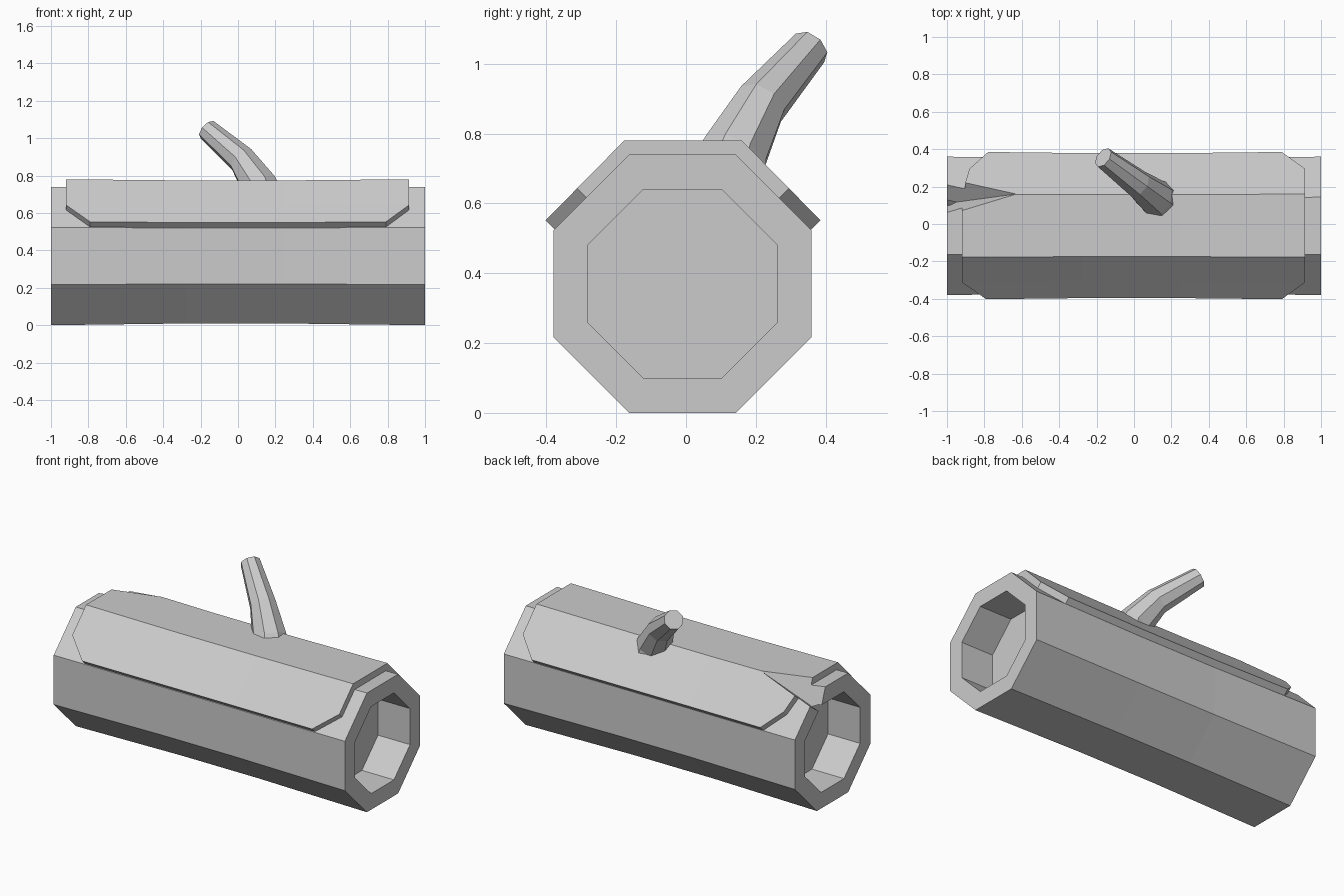
import bpy, bmesh, math
from mathutils import Vector

if "Cube" in bpy.data.objects:
    bpy.data.objects.remove(bpy.data.objects["Cube"], do_unlink=True)

CY, CZ = -0.01, 0.37          # axis of the log
WAIST = 0.975                 # slight narrowing of the middle

bark = bpy.data.materials.new("grey_bark")
bark.use_nodes = True
bark.diffuse_color = (0.6, 0.6, 0.6, 1)
bark.node_tree.nodes["Principled BSDF"].inputs["Base Color"].default_value = (0.6, 0.6, 0.6, 1)


def make_object(name, bm):
    bmesh.ops.recalc_face_normals(bm, faces=bm.faces)
    mesh = bpy.data.meshes.new(name)
    bm.to_mesh(mesh)
    bm.free()
    mesh.materials.append(bark)
    obj = bpy.data.objects.new(name, mesh)
    bpy.context.collection.objects.link(obj)
    return obj


def skin(name, loops):
    """Closed solid through a series of equal point loops."""
    bm = bmesh.new()
    rings = [[bm.verts.new(p) for p in loop] for loop in loops]
    for a, b in zip(rings, rings[1:]):
        n = len(a)
        for i in range(n):
            j = (i + 1) % n
            bm.faces.new((a[i], a[j], b[j], b[i]))
    bm.faces.new(rings[0])
    bm.faces.new(rings[-1])
    return make_object(name, bm)


def octagon(x, apothem):
    r = apothem / math.cos(math.pi / 8)
    angles = [math.pi * (i + 0.5) / 4 for i in range(8)]
    return [(x, CY + r * math.cos(a), CZ + r * math.sin(a)) for a in angles]


# Hollow-ended log
log = skin("log", [octagon(x, a) for x, a in (
    (-0.78, 0.27), (-1, 0.27), (-1, 0.37), (-0.28, 0.37 * WAIST),
    (0.25, 0.37 * WAIST), (1, 0.37), (1, 0.27), (0.78, 0.27))])

# Raised bark sheet over the top three sides, with clipped corners
profile = [  # y, z, left end, right end
    (-0.402, 0.552, -0.79, 0.79), (-0.312, 0.643, -0.92, 0.915),
    (-0.177, 0.78, -0.92, 0.915), (0.16, 0.78, -0.92, 0.915),
    (0.295, 0.643, -0.88, 0.915), (0.385, 0.552, -0.78, 0.79)]
bm = bmesh.new()
rows = []
for y, z, left, right in profile:
    row = []
    for x, s in ((left, 1), (-0.28, 0.985), (0.25, 0.985), (right, 1)):
        row.append(bm.verts.new((x, CY + (y - CY) * s, CZ + (z - CZ) * s)))
    rows.append(row)
for a, b in zip(rows, rows[1:]):
    for i in range(3):
        bm.faces.new((a[i], a[i + 1], b[i + 1], b[i]))
sheet = make_object("bark_sheet", bm)
if sheet.data.polygons[6].normal.z < 0:
    sheet.data.flip_normals()
solid = sheet.modifiers.new("thickness", 'SOLIDIFY')
solid.thickness = 0.045
solid.offset = -1
solid.use_even_offset = True

# Tapering crack at the left-hand end of the top back ridge
bm = bmesh.new()
base = [bm.verts.new((-1.001, y, z)) for y, z in
        ((0.11, 0.6), (0.03, 0.83), (0.2, 0.92), (0.34, 0.77))]
tip = bm.verts.new((-0.61, 0.163, 0.785))
bm.faces.new(base)
for i in range(4):
    bm.faces.new((base[i], base[(i + 1) % 4], tip))
cutter = make_object("crack_cutter", bm)
cutter.hide_render = True

for obj in (log, sheet):
    cut = obj.modifiers.new("crack", 'BOOLEAN')
    cut.operation = 'DIFFERENCE'
    cut.solver = 'EXACT'
    cut.object = cutter
bpy.context.view_layer.update()
graph = bpy.context.evaluated_depsgraph_get()
results = [(o, bpy.data.meshes.new_from_object(o.evaluated_get(graph))) for o in (log, sheet)]
for obj, mesh in results:
    obj.modifiers.clear()
    obj.data = mesh
bpy.data.objects.remove(cutter, do_unlink=True)

# Bent branch stub
path = [Vector(p) for p in ((0.14, 0.11, 0.65), (0.115, 0.14, 0.745),
                            (0.02, 0.215, 0.885), (-0.165, 0.355, 1.045))]
radii = (0.13, 0.1, 0.077, 0.058)
loops = []
for i, (p, r) in enumerate(zip(path, radii)):
    direction = path[min(i + 1, 3)] - path[max(i - 1, 0)]
    turn = Vector((0, 0, 1)).rotation_difference(direction.normalized())
    loops.append([p + turn @ Vector((r * math.cos(a), r * math.sin(a), 0))
                  for a in [math.pi * (k + 0.5) / 4 for k in range(8)]])
skin("branch", loops)
